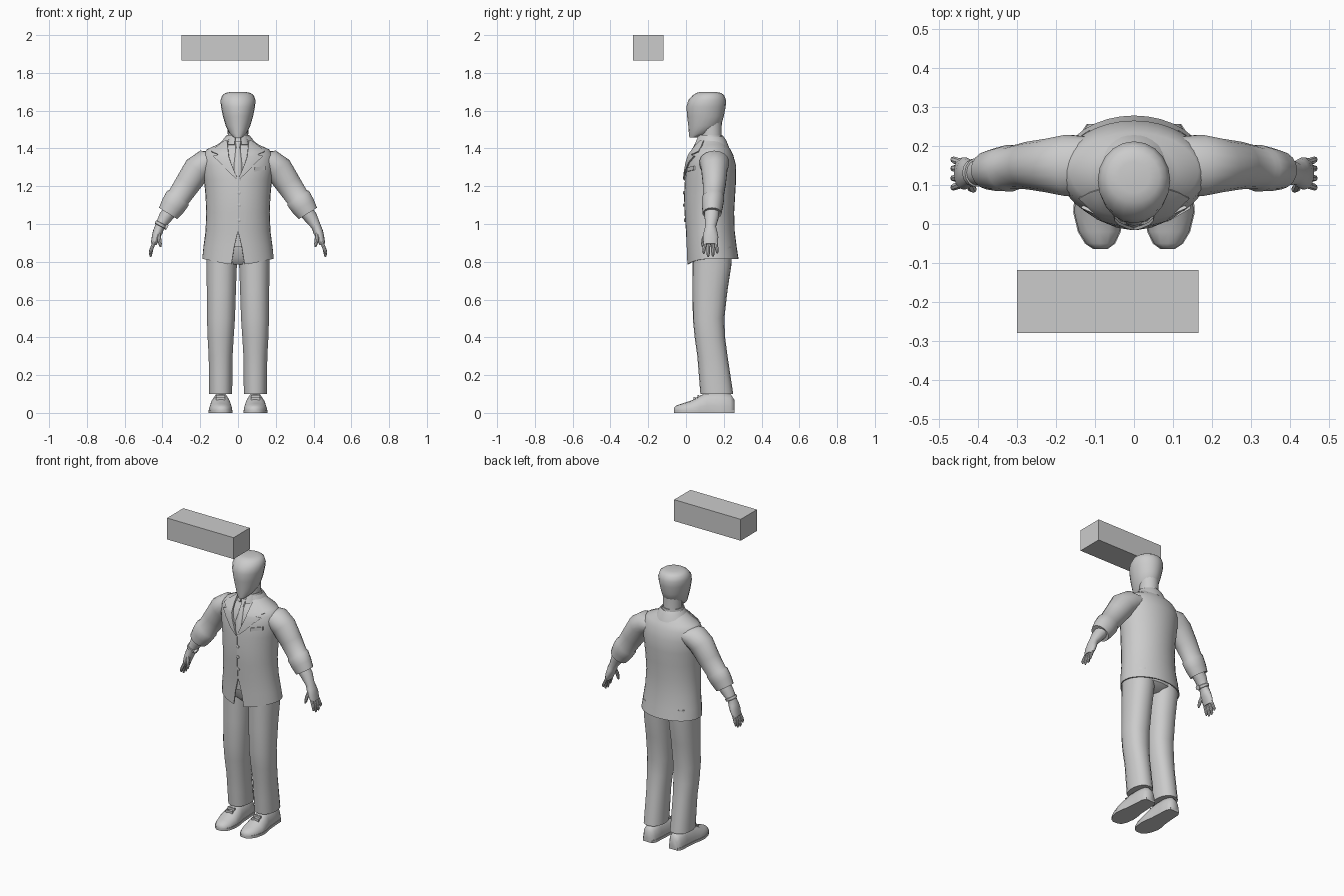
import bpy, bmesh, math
from mathutils import Vector

grey = bpy.data.materials.new("plain_grey")
grey.diffuse_color = (0.6, 0.6, 0.6, 1)


def finish(name, bm, solid=0.0, angle=40):
    bmesh.ops.recalc_face_normals(bm, faces=bm.faces)
    me = bpy.data.meshes.new(name)
    bm.to_mesh(me)
    bm.free()
    me.materials.append(grey)
    ob = bpy.data.objects.new(name, me)
    bpy.context.collection.objects.link(ob)
    bpy.ops.object.select_all(action='DESELECT')
    ob.select_set(True)
    bpy.context.view_layer.objects.active = ob
    if solid:
        mod = ob.modifiers.new("thickness", 'SOLIDIFY')
        mod.thickness = solid
        bpy.ops.object.modifier_apply(modifier=mod.name)
    bpy.ops.object.shade_smooth_by_angle(angle=math.radians(angle))
    return ob


def loft(name, rings, closed=True, solid=0.0, angle=40):
    """Skin a list of equal-length point rings."""
    bm = bmesh.new()
    vs = [[bm.verts.new(p) for p in r] for r in rings]
    n = len(vs[0])
    for a, b in zip(vs, vs[1:]):
        for i in range(n if closed else n - 1):
            j = (i + 1) % n
            bm.faces.new((a[i], a[j], b[j], b[i]))
    if closed and not solid:
        bm.faces.new(vs[0])
        bm.faces.new(vs[-1])
    return finish(name, bm, solid, angle)


def level(z, cx, hw, y0, y1, n=20, e=1.0):
    """Horizontal oval ring."""
    cy, hd = (y0 + y1) / 2, (y1 - y0) / 2
    out = []
    for i in range(n):
        t = 2 * math.pi * i / n
        s, c = math.sin(t), math.cos(t)
        out.append((cx + hw * math.copysign(abs(s) ** e, s),
                    cy - hd * math.copysign(abs(c) ** e, c), z))
    return out


def split_level(z, hw, y0, y1, gap, n=33, drop=0.0):
    """Horizontal oval ring left open at the front by a gap."""
    cy, hd = (y0 + y1) / 2, (y1 - y0) / 2
    t0 = math.asin(min(gap / hw, 0.95))
    out = []
    for i in range(n):
        t = t0 + (2 * math.pi - 2 * t0) * i / (n - 1)
        out.append((hw * math.sin(t), cy - hd * math.cos(t),
                    z - drop * max(math.cos(t), 0) ** 3))
    return out


def limb(name, stations, sx, n=14):
    """Tube through (x, y, z, radius across, radius in y) stations."""
    rings = []
    for i, (x, y, z, ru, rv) in enumerate(stations):
        a, b = stations[max(i - 1, 0)], stations[min(i + 1, len(stations) - 1)]
        d = Vector((b[0] - a[0], 0, b[2] - a[2])).normalized()
        ring = []
        for k in range(n):
            t = 2 * math.pi * k / n
            ring.append((sx * (x + d.z * ru * math.cos(t)), y + rv * math.sin(t),
                         z - d.x * ru * math.cos(t)))
        rings.append(ring)
    return loft(name, rings)


def box(name, x0, x1, y0, y1, z0, z1):
    return loft(name, [[(x0, y0, z), (x1, y0, z), (x1, y1, z), (x0, y1, z)] for z in (z0, z1)], angle=30)


# jacket levels: z, half width, front y, back y, front opening
JACKET = [(.815, .19, .005, .278, .035), (.88, .183, .003, .268, .02),
          (.96, .172, 0, .258, .001), (1.06, .168, -.008, .255, .001),
          (1.15, .172, -.01, .26, .001), (1.235, .18, -.006, .265, .001),
          (1.31, .19, 0, .265, .035), (1.365, .185, .015, .25, .052),
          (1.395, .165, .035, .235, .06), (1.42, .11, .05, .215, .06),
          (1.45, .07, .065, .2, .045)]


def front_y(x, z):
    """Front surface of the jacket."""
    for a, b in zip(JACKET, JACKET[1:]):
        if a[0] <= z <= b[0]:
            f = (z - a[0]) / (b[0] - a[0])
            hw, y0, y1 = (a[k] + (b[k] - a[k]) * f for k in (1, 2, 3))
            return (y0 + y1) / 2 - (y1 - y0) / 2 * math.sqrt(max(1 - (x / hw) ** 2, .04))
    return 0


# floating block
box("floating_block", -.30, .165, -.28, -.118, 1.865, 2.0)

# jacket, shirt and collar
loft("jacket", [split_level(*r, drop=.03 if i == 0 else 0) for i, r in enumerate(JACKET)],
     closed=False, solid=.006)
loft("shirt", [level(z, 0, hw * .95, y0 + .012, y1 - .012, 28)
               for z, hw, y0, y1, g in JACKET[1:]])
loft("jacket_collar", [split_level(1.405, .105, .045, .228, .06),
                       split_level(1.445, .08, .06, .212, .05),
                       split_level(1.462, .068, .066, .2, .04)], closed=False, solid=.008)
loft("shirt_collar", [split_level(1.42, .072, .042, .195, .02),
                      split_level(1.472, .06, .066, .193, .012)], closed=False, solid=.006)

# tie
tie = [(1.44, .02), (1.405, .012), (1.39, .013), (1.31, .022), (1.23, .02)]
loft("tie", [level(z, 0, w, front_y(0, z) - .004, front_y(0, z) + .016, 8) for z, w in tie])

# lapels: z, inner x, outer x
LAPEL = [(1.235, 0, .004), (1.27, .016, .045), (1.325, .038, .095), (1.36, .05, .135),
         (1.368, .05, .102), (1.385, .052, .142), (1.41, .055, .115), (1.443, .058, .072)]
for sx, side in ((1, "left"), (-1, "right")):
    rows = []
    for z, a, b in LAPEL:
        xs = [a + (b - a) * k / 3 for k in range(4)]
        rows.append([(sx * x, front_y(x, z) - .010, z) for x in xs])
    loft(side + "_lapel", rows, closed=False, solid=.008, angle=30)

# buttons and pocket square
for i, z in enumerate((1.02, 1.10, 1.165)):
    y = front_y(0, z)
    rings = [[(.006 + r * math.cos(k * math.pi / 5), yy, z + r * math.sin(k * math.pi / 5))
              for k in range(10)] for r, yy in ((.009, y + .003), (.009, y - .004), (.006, y - .006))]
    loft("button_%d" % i, rings)
loft("pocket_square", [[(x, front_y(x, 1.29) + d, z + (x - .115) * .15)
                        for x, d in ((.085, -.008), (.145, -.008), (.145, .012), (.085, .012))]
                       for z in (1.282, 1.303)])

# neck and head
loft("neck", [level(1.40, 0, .06, .075, .195), level(1.47, 0, .054, .08, .188),
              level(1.55, 0, .058, .07, .19)])
HEAD = [(1.457, .02, .018, .06), (1.48, .045, .015, .125), (1.52, .065, .012, .185),
        (1.57, .08, .006, .2), (1.62, .09, .002, .21), (1.655, .093, .012, .212),
        (1.682, .083, .036, .202), (1.694, .066, .055, .185), (1.699, .04, .08, .16)]
loft("head", [level(z, 0, w, a, b, 20) for z, w, a, b in HEAD])

# trousers
loft("trouser_seat", [level(.785, 0, .1, .07, .2), level(.82, 0, .165, .037, .245),
                      level(.9, 0, .165, .03, .245), level(.96, 0, .155, .025, .235)])
LEG = [(.88, .085, .083, .035, .245), (.78, .087, .082, .035, .24), (.65, .088, .078, .035, .22),
       (.5, .09, .075, .036, .203), (.4, .092, .07, .046, .207), (.3, .092, .064, .06, .22),
       (.2, .092, .063, .068, .235), (.1, .092, .062, .076, .25)]
# shoe stations: y, centre x, half width, top z
SHOE = [(-.064, .086, .016, .028), (-.05, .087, .036, .04), (-.02, .089, .052, .05),
        (.03, .092, .061, .066), (.07, .092, .058, .09), (.11, .091, .05, .108),
        (.18, .09, .045, .11), (.235, .09, .042, .1), (.256, .09, .028, .07)]
SLEEVE = [(.12, .15, 1.335, .05, .075), (.17, .15, 1.325, .07, .08), (.215, .15, 1.29, .075, .07),
          (.265, .15, 1.215, .068, .062), (.312, .145, 1.145, .062, .055),
          (.319, .143, 1.136, .069, .06), (.345, .14, 1.095, .066, .056),
          (.37, .138, 1.056, .057, .05), (.362, .138, 1.068, .045, .042)]
FOREARM = [(.35, .138, 1.08, .038, .04), (.385, .136, 1.035, .036, .038),
           (.414, .13, .987, .025, .029), (.424, .13, .96, .026, .036),
           (.435, .13, .93, .022, .042), (.447, .13, .892, .015, .038)]

for sx, side in ((1, "left"), (-1, "right")):
    loft(side + "_trouser_leg", [level(z, sx * cx, hw, a, b, 18, .9) for z, cx, hw, a, b in LEG])

    # shoe upper and sole
    rings, sole = [], []
    for y, cx, w, top in SHOE:
        prof = [(-1, .01), (-1, .3), (-.85, .65), (-.5, .92), (0, 1),
                (.5, .92), (.85, .65), (1, .3), (1, .01)]
        rings.append([(sx * (cx + w * a), y, .008 + (top - .008) * b) for a, b in prof])
        sole.append([(sx * (cx + (w + .003) * a), y, z)
                     for a, z in ((-1, 0), (1, 0), (1, .016), (-1, .016))])
    loft(side + "_shoe", rings, angle=60)
    loft(side + "_sole", sole, angle=50)
    for i, (y, z) in enumerate(((.045, .078), (.065, .09))):
        box("%s_lace_%d" % (side, i), sx * .092 - .024, sx * .092 + .024,
            y - .005, y + .005, z - .012, z + .006)

    # arm, hand and fingers
    limb(side + "_sleeve", SLEEVE, sx, 18)
    limb(side + "_forearm_and_hand", FOREARM, sx)
    for i, (dy, tip) in enumerate(((-.029, .842), (-.010, .826), (.010, .828), (.028, .845))):
        limb("%s_finger_%d" % (side, i),
             [(.443, .13 + dy, .905, .009, .0095), (.457, .13 + dy * 1.15, .87, .0095, .0095),
              (.463, .13 + dy * 1.25, tip + .012, .008, .008),
              (.462, .13 + dy * 1.25, tip, .004, .004)], sx, 8)
    limb(side + "_thumb", [(.424, .11, .955, .012, .014), (.417, .093, .92, .011, .011),
                           (.412, .089, .893, .009, .009), (.41, .088, .878, .004, .004)], sx, 8)

# wristwatch on the right arm
limb("watch_strap", [(.403, .132, 1.004, .03, .033), (.404, .132, 1.002, .034, .037),
                     (.411, .131, .99, .034, .036), (.412, .131, .988, .029, .032)], -1)
limb("watch_face", [(.385, .122, .987, .015, .016), (.374, .122, .981, .015, .016)], -1, 10)
